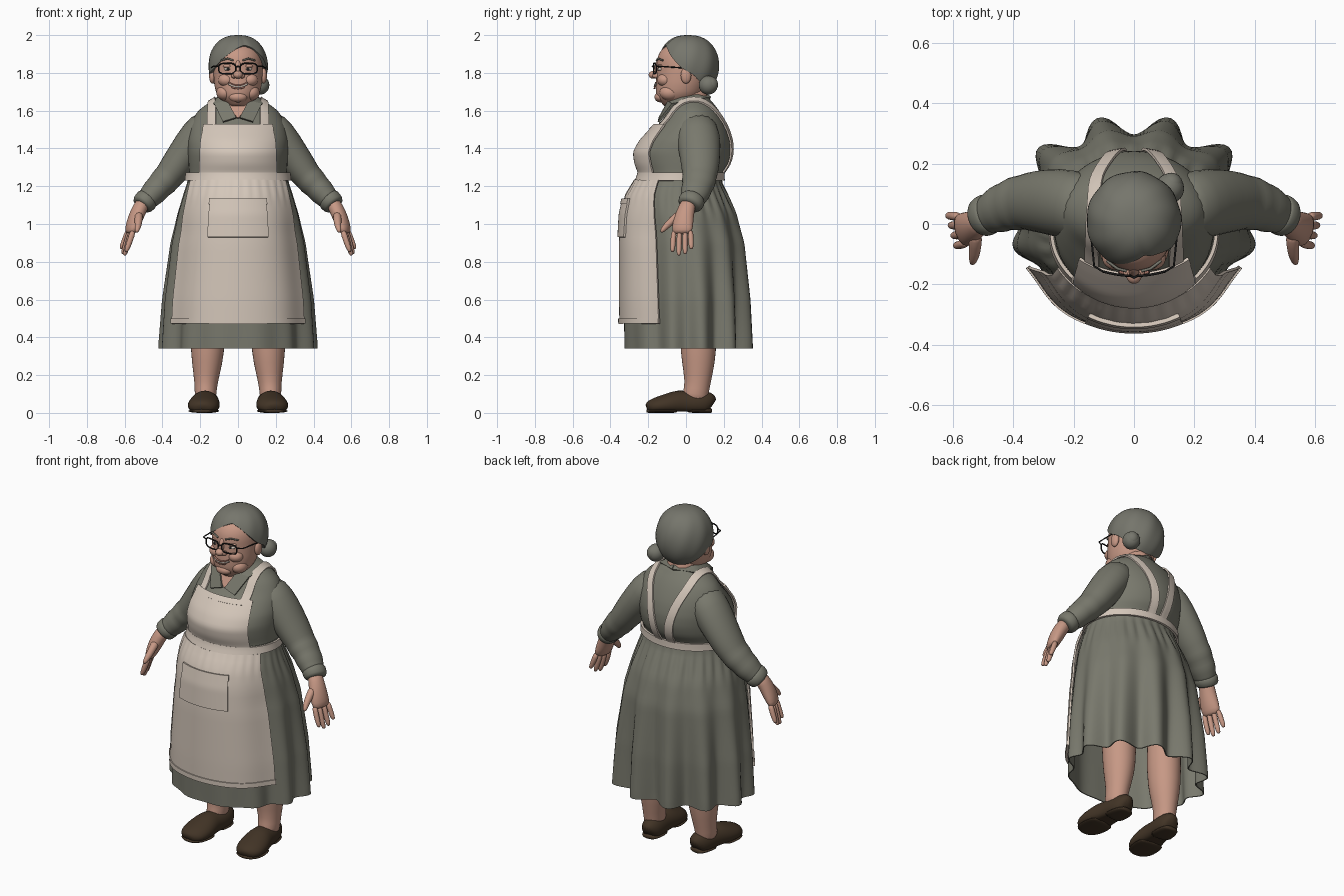
import bpy, bmesh, math
from mathutils import Vector, Matrix
from math import sin, cos, pi

default = bpy.data.objects.get("Cube")
if default:
    bpy.data.objects.remove(default)


def material(name, red, green, blue):
    mat = bpy.data.materials.new(name)
    mat.use_nodes = True
    mat.diffuse_color = (red, green, blue, 1)
    shader = next(n for n in mat.node_tree.nodes if n.type == "BSDF_PRINCIPLED")
    shader.inputs["Base Color"].default_value = (red, green, blue, 1)
    shader.inputs["Roughness"].default_value = 0.8
    return mat


dress = material("grey green cloth", .19, .19, .152)
cream = material("cream cloth", .66, .57, .49)
skin = material("skin", .57, .315, .235)
hair_grey = material("grey hair", .18, .18, .15)
leather = material("brown leather", .054, .034, .019)
black = material("black frame", .012, .012, .012)
lip = material("lip", .42, .19, .145)
white = material("eye white", .62, .54, .47)


def finish(name, bm, mat, subsurf=0, thick=0, mirror=False, wrap=None):
    """Turn a bmesh into a smooth object with the modifiers it needs."""
    bmesh.ops.recalc_face_normals(bm, faces=bm.faces)
    mesh = bpy.data.meshes.new(name)
    bm.to_mesh(mesh)
    bm.free()
    mesh.materials.append(mat)
    for face in mesh.polygons:
        face.use_smooth = True
    obj = bpy.data.objects.new(name, mesh)
    bpy.context.scene.collection.objects.link(obj)
    if mirror:
        obj.modifiers.new("mirror", "MIRROR").use_mirror_merge = False
    if subsurf:
        mod = obj.modifiers.new("smooth", "SUBSURF")
        mod.levels = mod.render_levels = subsurf
    if wrap:
        mod = obj.modifiers.new("wrap", "SHRINKWRAP")
        mod.target, mod.offset, mod.wrap_mode = wrap, 0.008, "ABOVE_SURFACE"
    if thick:
        mod = obj.modifiers.new("thickness", "SOLIDIFY")
        mod.thickness, mod.offset = thick, 0
        obj.modifiers.new("crisp rim", "EDGE_SPLIT").split_angle = math.radians(50)
    return obj


def sheet(name, rows, mat, closed=True, caps=(0, -1), **options):
    bm = bmesh.new()
    grid = [[bm.verts.new(p) for p in row] for row in rows]
    count = len(rows[0])
    for low, high in zip(grid, grid[1:]):
        for i in range(count if closed else count - 1):
            j = (i + 1) % count
            bm.faces.new((low[i], low[j], high[j], high[i]))
    for index in caps if closed else ():
        bm.faces.new(grid[index])
    return finish(name, bm, mat, **options)


def sample(table, key, soft=.015):
    """Softened linear lookup in a table whose first column ascends."""
    def look(k):
        k = min(max(k, table[0][0]), table[-1][0])
        for a, b in zip(table, table[1:]):
            if k <= b[0]:
                t = (k - a[0]) / (b[0] - a[0])
                return [p + (q - p) * t for p, q in zip(a[1:], b[1:])]
    picks = [look(key + soft * d) for d in (-1, -.5, 0, .5, 1)]
    return [sum(column) / len(picks) for column in zip(*picks)]


def surface(table, z, angle, offset=0, ripple=None):
    """Point on a body profile; angle 0 faces the front."""
    half, front, back = sample(table, z)
    scale = 1 + (ripple(z, angle) if ripple else 0)
    depth = (back - front) / 2 + offset
    return ((half + offset) * sin(angle) * scale,
            (front + back) / 2 - depth * cos(angle) * scale, z)


def loft(name, table, mat, bottom=None, top=None, offset=0, steps=26, sides=48, ripple=None, **options):
    bottom, top = bottom or table[0][0], top or table[-1][0]
    rows = [[surface(table, bottom + (top - bottom) * k / steps, 2 * pi * i / sides, offset, ripple)
             for i in range(sides)] for k in range(steps + 1)]
    return sheet(name, rows, mat, **options)


def patch(name, table, bottom, top, wide_low, wide_high, offset, thick=.01, ripple=None):
    """Curved cloth panel lying over the front of a profile."""
    steps, sides, rows = 20, 56, []
    for k in range(steps + 1):
        t = k / steps
        wide = wide_low + (wide_high - wide_low) * t
        rows.append([surface(table, bottom + (top - bottom) * t, wide * (2 * i / sides - 1), offset, ripple)
                     for i in range(sides + 1)])
    return sheet(name, rows, cream, closed=False, thick=thick)


def tube(name, stations, mat, ref, sides=16, floor=None, subsurf=1, mirror=True):
    """Stations are x, y, z, radius along ref, radius across."""
    rows, points = [], [Vector(s[:3]) for s in stations]
    for i, (point, station) in enumerate(zip(points, stations)):
        along = (points[min(i + 1, len(points) - 1)] - points[max(i - 1, 0)]).normalized()
        u = (Vector(ref) - along * along.dot(Vector(ref))).normalized()
        v = along.cross(u)
        row = [point + u * station[3] * cos(2 * pi * k / sides) + v * station[4] * sin(2 * pi * k / sides)
               for k in range(sides)]
        if floor is not None:
            for p in row:
                p.z = max(p.z, floor)
        rows.append(row)
    return sheet(name, rows, mat, subsurf=subsurf, mirror=mirror)


def ball(name, centre, size, mat, mirror=False):
    bm = bmesh.new()
    bmesh.ops.create_uvsphere(bm, u_segments=24, v_segments=14, radius=1,
                              matrix=Matrix.Translation(centre) @ Matrix.Diagonal((*size, 1)))
    return finish(name, bm, mat, mirror=mirror)


def wire(name, points, radius, mat, cyclic=False, mirror=False):
    curve = bpy.data.curves.new(name, "CURVE")
    curve.dimensions, curve.bevel_depth, curve.bevel_resolution = "3D", radius, 2
    curve.use_fill_caps = True
    for side in (1, -1) if mirror else (1,):
        spline = curve.splines.new("POLY")
        spline.points.add(len(points) - 1)
        spline.use_cyclic_u = cyclic
        for target, (x, y, z) in zip(spline.points, points):
            target.co = (side * x, y, z, 1)
    curve.materials.append(mat)
    bpy.context.scene.collection.objects.link(bpy.data.objects.new(name, curve))


# Bodice and pleated skirt: height, half width, front, back
bodice_shape = [(1.22, .26, -.235, .18), (1.27, .257, -.235, .19), (1.32, .262, -.255, .228),
                (1.38, .266, -.263, .243), (1.44, .268, -.23, .241), (1.5, .258, -.175, .225),
                (1.55, .242, -.125, .203), (1.6, .212, -.095, .175), (1.64, .158, -.07, .145), (1.67, .1, -.05, .115)]
skirt_shape = [(.34, .402, -.325, .325), (.6, .39, -.33, .322), (.9, .355, -.33, .302), (1.05, .32, -.322, .265),
               (1.15, .287, -.3, .22), (1.22, .264, -.255, .185), (1.27, .258, -.236, .185)]


def squeeze(z, angle):
    """The cloth is drawn in where the apron edges lie."""
    turn = abs((angle + pi) % (2 * pi) - pi)
    return -.075 * math.exp(-((turn - 1.02) / .33) ** 2) * min(max((1.2 - z) * 4, 0), 1)


def pleats(z, angle):
    drop, rear = min(max((1.22 - z) / .85, 0), 1), (1 - cos(angle)) / 2
    gathers = .022 * rear * cos(32 * angle) * math.exp(-((z - 1.14) / .09) ** 2)
    return squeeze(z, angle) + gathers - (.012 + .105 * rear) * drop * cos(12 * angle)


def gather(z, angle):
    return squeeze(z, angle) + .01 * cos(36 * angle) * math.exp(-((z - 1.18) / .04) ** 2)


bodice = loft("bodice", bodice_shape, dress)
loft("skirt", skirt_shape, dress, steps=34, sides=160, ripple=pleats, caps=(), thick=.006)

# Apron with waistband, bib, pocket and hems
loft("waistband", skirt_shape, cream, 1.23, 1.272, .014, steps=4, sides=64, caps=(), thick=.012)
patch("apron_skirt", skirt_shape, .475, 1.232, 1.12, 1.08, .02, ripple=gather)
patch("apron_hem", skirt_shape, .472, .5, 1.125, 1.125, .024, .014, gather)
patch("apron_bib", bodice_shape, 1.25, 1.52, .85, .74, .014)
patch("bib_hem", bodice_shape, 1.5, 1.525, .75, .745, .016, .012)
patch("pocket", skirt_shape, .93, 1.13, .44, .47, .028, .014)
patch("pocket_hem", skirt_shape, 1.105, 1.135, .475, .48, .033, .012)

# Straps over the shoulders, closing in towards the back waist
strap_rows = []
for z in (1.5, 1.53, 1.56, 1.59, 1.62):
    strap_rows.append((.138, sample(bodice_shape, z)[1] + .03, z))
strap_rows += [(.136, -.01, 1.645), (.133, .04, 1.655), (.13, .09, 1.65)]
for z in (1.61, 1.57, 1.52, 1.47, 1.42, 1.37, 1.32, 1.27, 1.24):
    strap_rows.append((.04 + .09 * ((z - 1.24) / .37) ** 2, sample(bodice_shape, z)[2], z))
sheet("apron_straps", [[(x + .0125 * k, y, z) for k in (-2, -1, 0, 1, 2)] for x, y, z in strap_rows], cream,
      closed=False, subsurf=1, mirror=True, wrap=bodice, thick=.009)

# Sleeves with gathered forearms and cuffs
tube("sleeves", [(.135, .05, 1.555, .1, .09), (.208, .065, 1.465, .122, .106), (.285, .075, 1.365, .11, .092),
                 (.345, .075, 1.28, .1, .085), (.37, .072, 1.25, .09, .076), (.395, .067, 1.222, .094, .08),
                 (.42, .06, 1.196, .08, .069), (.445, .05, 1.168, .084, .072), (.47, .038, 1.14, .068, .06),
                 (.5, .022, 1.11, .066, .058)], dress, (0, 1, 0))
tube("cuffs", [(.474, .038, 1.138, .06, .055), (.48, .035, 1.132, .073, .066),
               (.508, .02, 1.102, .069, .062), (.514, .016, 1.094, .055, .048)], dress, (0, 1, 0))

# Hands, turned slightly so the backs face outwards and forwards
turned = (.3, 1, 0)
tube("palms", [(.495, .02, 1.125, .042, .038), (.522, .002, 1.08, .046, .04), (.543, -.012, 1.03, .055, .04),
               (.565, -.02, .975, .059, .032), (.576, -.022, .945, .05, .021)], skin, turned)
for label, y, length in (("index", -.062, .105), ("middle", -.033, .124), ("ring", -.004, .117), ("little", .024, .09)):
    x = .572 + y * .3
    tube(label + "_fingers", [(x, y, .97, .015, .018), (x + .018, y * 1.1, .97 - length * .55, .0155, .016),
                              (x + .035, y * 1.15, .97 - length, .014, .014),
                              (x + .041, y * 1.16, .957 - length, .007, .007)], skin, turned, sides=10)
tube("thumbs", [(.525, -.025, 1.06, .026, .026), (.526, -.072, 1.02, .021, .022),
                (.53, -.112, .982, .018, .018), (.538, -.134, .955, .009, .009)], skin, (0, 1, 0), sides=10)

# Legs and shoes
tube("legs", [(.16, .06, .75, .1, .1), (.16, .065, .37, .094, .1), (.163, .066, .27, .084, .09),
              (.17, .062, .15, .06, .067), (.172, .05, .1, .06, .07), (.172, .045, .05, .05, .07)], skin, (1, 0, 0))
shoe = []
for y, half, tall in ((.138, .028, .08), (.125, .054, .112), (.07, .068, .118), (0, .068, .112), (-.04, .076, .12),
                      (-.09, .087, .103), (-.15, .086, .084), (-.19, .068, .066), (-.208, .03, .045)):
    shoe.append((.17 - y * .1, y, tall * .43, half, tall * .6))
tube("shoes", shoe, leather, (1, 0, 0), floor=.008)
tube("shoe_soles", [(x, y - .002, .01, half * .97, .011) for x, y, tall, half, up in shoe[4:]], leather, (1, 0, 0), floor=0)
tube("shoe_heels", [(x, y, .012, half * .97, .014) for x, y, tall, half, up in shoe[:4]], leather, (1, 0, 0), floor=0)

# Neck, open neckline and collar
tube("neck", [(0, .035, 1.56, .085, .085), (0, .025, 1.64, .092, .095), (0, .015, 1.74, .095, .1)],
     skin, (1, 0, 0), mirror=False)
sheet("neckline", [[(-.065, -.088, 1.64), (.065, -.088, 1.64)], [(-.004, -.13, 1.56), (.004, -.13, 1.56)]], skin,
      closed=False, thick=.012)
sheet("collar", [[(.052, -.09, 1.65), (.09, -.02, 1.672), (.078, .06, 1.682), (0, .105, 1.69)],
                 [(.03, -.118, 1.6), (.128, -.065, 1.635), (.12, .08, 1.66), (0, .13, 1.668)]],
      dress, closed=False, mirror=True, thick=.012)
sheet("collar_points", [[(.055, -.092, 1.65), (.125, -.07, 1.635)], [(.008, -.14, 1.562), (.08, -.145, 1.54)]],
      dress, closed=False, mirror=True, thick=.012)

# Head and facial features
loft("head", [(1.625, .05, -.11, .02), (1.655, .09, -.148, .06), (1.69, .115, -.16, .09), (1.74, .126, -.16, .11),
              (1.8, .13, -.155, .12), (1.86, .13, -.155, .13), (1.9, .124, -.145, .13), (1.94, .1, -.116, .1),
              (1.965, .05, -.04, .06)], skin)
ball("nose_tip", (0, -.172, 1.79), (.025, .026, .021), skin)
ball("nostrils", (.021, -.16, 1.785), (.015, .018, .014), skin, True)
tube("nose_bridge", [(0, -.143, 1.87, .013, .012), (0, -.154, 1.83, .015, .014), (0, -.17, 1.795, .02, .014)],
     skin, (1, 0, 0), mirror=False)
ball("cheeks", (.06, -.11, 1.762), (.046, .043, .036), skin, True)
ball("jowls", (.068, -.085, 1.695), (.047, .055, .042), skin, True)
ball("chin", (0, -.135, 1.672), (.048, .032, .028), skin)
ball("ears", (.136, .0, 1.785), (.017, .028, .042), skin, True)
ball("eyes", (.053, -.132, 1.82), (.021, .018, .01), white, True)
ball("pupils", (.053, -.146, 1.82), (.008, .006, .008), black, True)
ball("eyelids", (.053, -.13, 1.836), (.027, .02, .011), skin, True)
smile = [(k / 60, -.166 + .0008 * k * k, 1.726 + .0018 * k * k) for k in (-3, -2, -1, 0, 1, 2, 3)]
wire("teeth", smile, .0055, white)
wire("upper_lip", [(x, y, z + .007) for x, y, z in smile], .0045, lip)
wire("lower_lip", [(x, y - .001, z - .008) for x, y, z in smile[1:-1]], .005, lip)
wire("eyebrows", [(.025, -.156, 1.866), (.055, -.148, 1.876), (.09, -.122, 1.866)], .005, hair_grey, mirror=True)

# Spectacles
rim = []
for k in range(28):
    c, s = cos(2 * pi * k / 28), sin(2 * pi * k / 28)
    x = .057 + .045 * math.copysign(abs(c) ** .6, c)
    rim.append((x, -.172 + 1.4 * x * x, 1.823 + .028 * math.copysign(abs(s) ** .6, s)))
wire("spectacle_rims", rim, .004, black, cyclic=True, mirror=True)
wire("spectacle_bridge", [(-.014, -.171, 1.83), (0, -.178, 1.835), (.014, -.171, 1.83)], .004, black)
wire("spectacle_arms", [(.102, -.158, 1.835), (.132, -.14, 1.835), (.146, .0, 1.825), (.146, .03, 1.8)], .0035,
     black, mirror=True)

# Swept hair: a dome whose lower edge rises to a side parting
hairline = [(0, 1.942), (.35, 1.925), (.7, 1.888), (1.0, 1.845), (1.3, 1.815), (1.6, 1.795),
            (1.9, 1.76), (2.4, 1.715), (pi, 1.705)]
part_angle, hair_rows, steps, sides = .3, [], 18, 72
for k in range(steps + 1):
    row = []
    for i in range(sides):
        around = 2 * pi * i / sides - pi
        lean = abs(around - part_angle * (1 + cos(around)) / 2)
        edge = math.acos((sample(hairline, lean, .12)[0] - 1.835) / .152)
        tilt = .03 + (edge - .03) * k / steps
        parting = .06 * math.exp(-((around - part_angle) / .13) ** 2) * sin(tilt)
        swell = 1 - parting + .012 * cos(9 * around + 3 * tilt) * sin(tilt)
        reach = sin(tilt) ** .8 * swell
        row.append((.144 * reach * sin(around), .012 - .15 * reach * cos(around),
                    1.835 + .152 * cos(tilt) * (1 - parting * .3)))
    hair_rows.append(row)
sheet("hair", hair_rows, hair_grey, caps=(0,), thick=.026)
ball("hair_bun", (.118, .118, 1.735), (.048, .05, .05), hair_grey)
ball("bun_twist", (.124, .13, 1.738), (.038, .04, .042), hair_grey)
